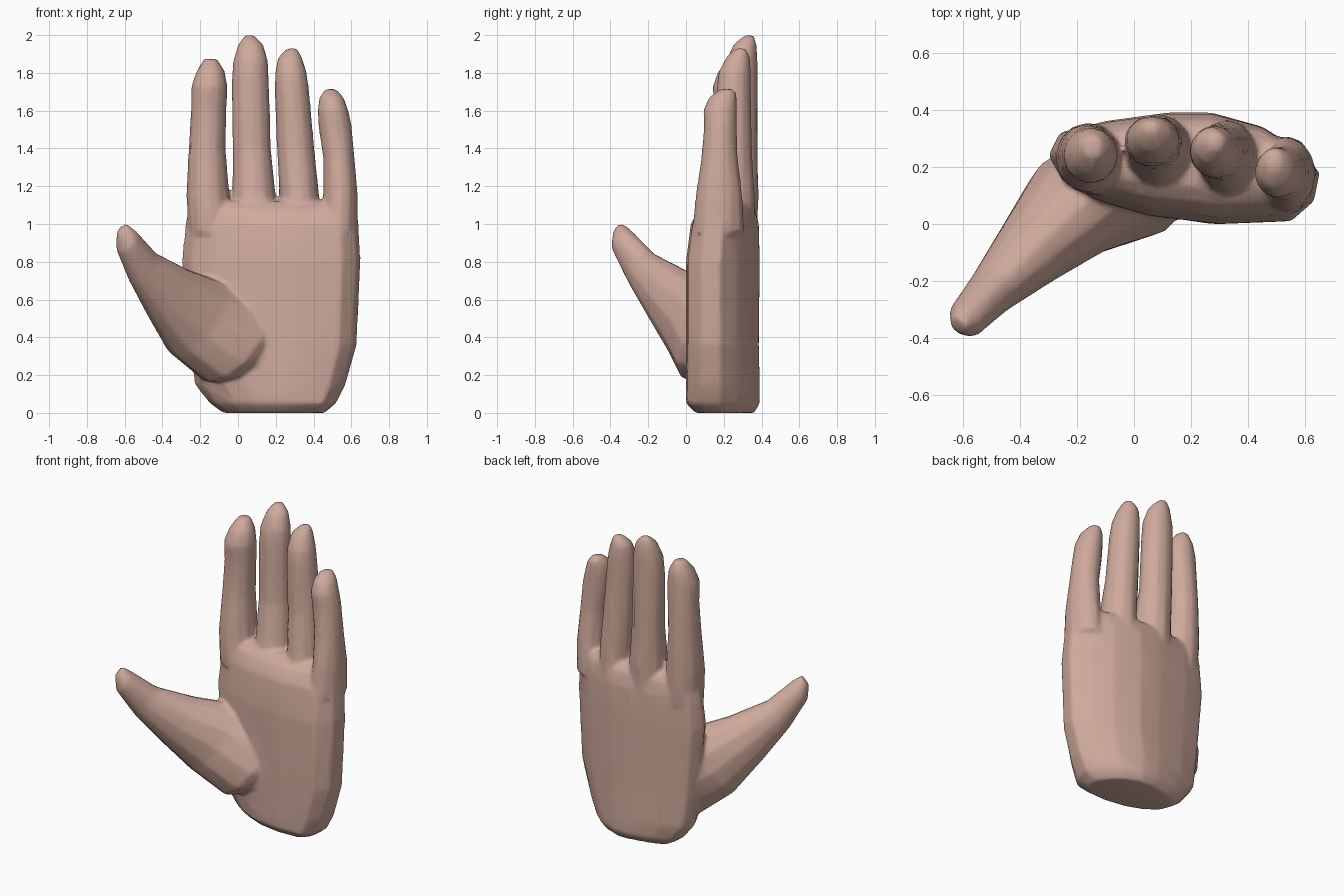
import bpy, bmesh, math
from mathutils import Vector

bm = bmesh.new()


def loft(rings):
    """Closed skin through a list of point rings."""
    rows = [[bm.verts.new(p) for p in ring] for ring in rings]
    n = len(rows[0])
    faces = [bm.faces.new(rows[0][::-1]), bm.faces.new(rows[-1])]
    for a, b in zip(rows, rows[1:]):
        for i in range(n):
            j = (i + 1) % n
            faces.append(bm.faces.new((a[i], a[j], b[j], b[i])))
    bmesh.ops.recalc_face_normals(bm, faces=faces)


def oval(centre, u, v, n=12):
    c, u, v = Vector(centre), Vector(u), Vector(v)
    return [c + u * math.cos(t) + v * math.sin(t)
            for t in (2 * math.pi * i / n for i in range(n))]


def finger(rows):
    """Rows of z, x min, x max, y min, y max."""
    loft([oval(((x0 + x1) / 2, (y0 + y1) / 2, z),
               ((x1 - x0) / 2, 0, 0), (0, (y1 - y0) / 2, 0))
          for z, x0, x1, y0, y1 in rows])


# palm: arched cross-section, fitted to each level
section = [(-.30, .24), (-.26, .32), (-.10, .36), (.12, .39), (.27, .39),
           (.45, .34), (.56, .27), (.65, .18), (.63, .08), (.55, .01),
           (.30, .0), (.05, .03), (-.12, .08), (-.25, .15)]
levels = [(0, -.08, .46, .05, .36), (.05, -.15, .52, 0, .39),
          (.15, -.23, .57, 0, .39), (.36, -.26, .63, 0, .385),
          (.8, -.30, .65, 0, .39), (1.0, -.28, .64, .025, .385),
          (1.08, -.265, .625, .07, .365), (1.12, -.23, .57, .13, .33)]
loft([[(x0 + (x + .30) / .95 * (x1 - x0), y0 + y / .39 * (y1 - y0), z)
       for x, y in section] for z, x0, x1, y0, y1 in levels])

# index finger
finger([(.95, -.26, -.04, .10, .35), (1.15, -.275, -.045, .11, .355),
        (1.4, -.262, -.065, .14, .35), (1.6, -.25, -.06, .15, .345),
        (1.73, -.248, -.055, .14, .34), (1.81, -.22, -.07, .17, .335),
        (1.875, -.18, -.11, .23, .31)])
# middle finger
finger([(.95, -.03, .20, .10, .38), (1.15, -.03, .20, .14, .385),
        (1.4, -.03, .175, .19, .38), (1.75, -.035, .165, .20, .38),
        (1.86, -.028, .16, .21, .38), (1.95, .0, .135, .25, .375),
        (2.0, .035, .085, .31, .36)])
# ring finger
finger([(.95, .22, .43, .07, .37), (1.15, .22, .43, .11, .365),
        (1.4, .205, .405, .15, .35), (1.7, .193, .378, .16, .345),
        (1.8, .195, .365, .17, .345), (1.88, .21, .34, .21, .34),
        (1.93, .26, .315, .26, .32)])
# little finger
finger([(.95, .43, .635, .03, .31), (1.15, .45, .635, .05, .30),
        (1.35, .45, .618, .08, .275), (1.52, .425, .602, .095, .27),
        (1.6, .42, .585, .09, .27), (1.67, .43, .56, .12, .27),
        (1.715, .46, .52, .18, .26)])

# thumb: ovals across its slanting axis, swelling into the palm
axis_h = Vector((.62, -.785, 0))
axis_v = Vector((.486, .384, .787))
loft([oval(c, axis_h * a, axis_v * b) for c, a, b in [
    ((.1, .2, .32), .15, .18), ((-.02, .15, .37), .22, .27),
    ((-.21, .06, .50), .19, .25), ((-.36, -.09, .625), .135, .175),
    ((-.50, -.235, .765), .088, .11), ((-.59, -.335, .91), .07, .075),
    ((-.615, -.355, .975), .035, .038)]])

mesh = bpy.data.meshes.new("hand")
bm.to_mesh(mesh)
bm.free()
hand = bpy.data.objects.new("hand", mesh)
bpy.context.collection.objects.link(hand)
bpy.context.view_layer.objects.active = hand
hand.select_set(True)

# fuse the parts into one skin, soften the joins, thin the mesh
m = hand.modifiers.new("fuse", 'REMESH')
m.mode, m.voxel_size = 'VOXEL', .012
m = hand.modifiers.new("soften", 'SMOOTH')
m.factor, m.iterations = .5, 8
m = hand.modifiers.new("thin", 'DECIMATE')
m.ratio = .08
for name in ("fuse", "soften", "thin"):
    bpy.ops.object.modifier_apply(modifier=name)
bpy.ops.object.shade_smooth()

skin = bpy.data.materials.new("skin")
skin.diffuse_color = (.62, .40, .33, 1)
hand.data.materials.clear()
hand.data.materials.append(skin)
